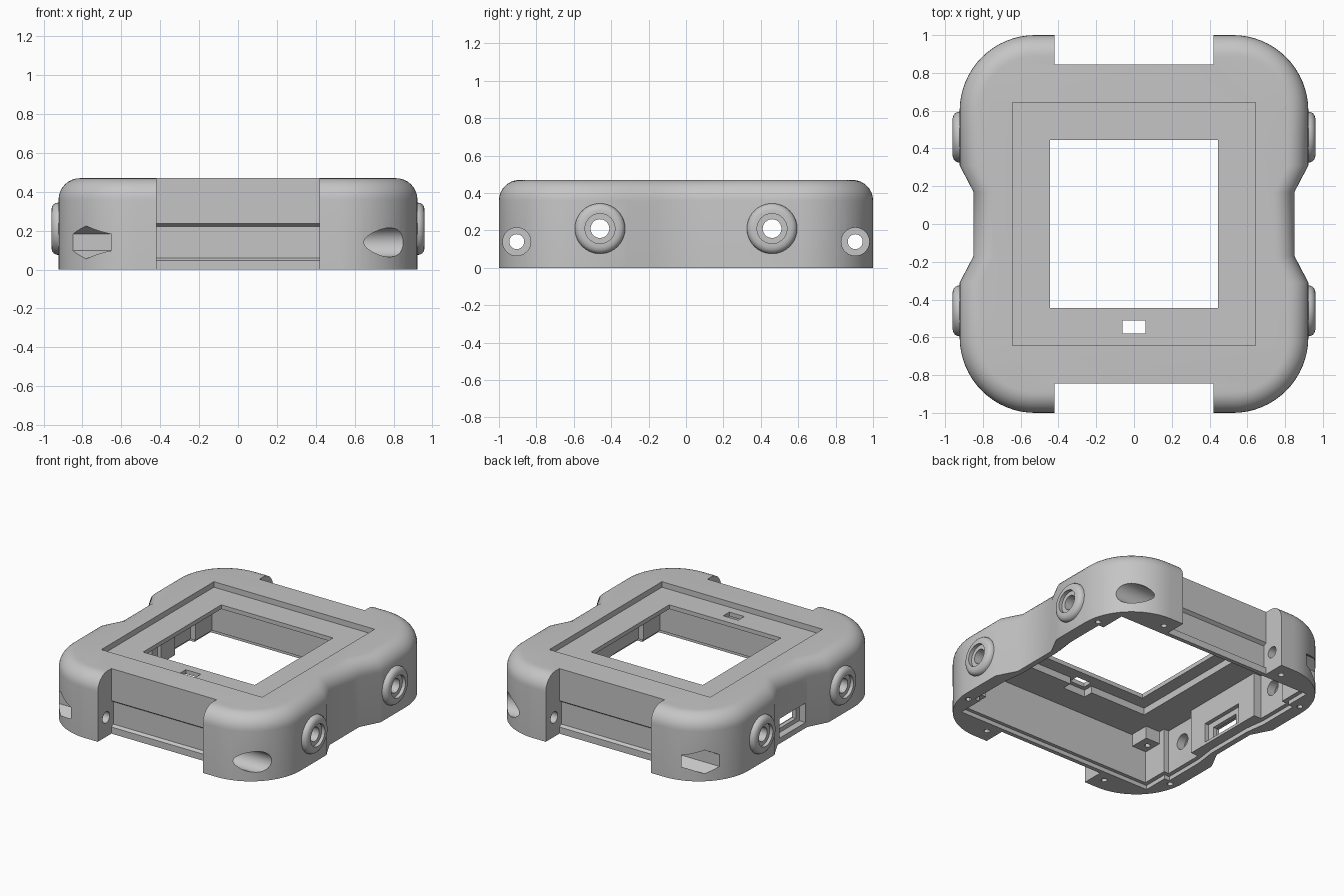
import bpy, bmesh, math
from mathutils import Vector

if "Cube" in bpy.data.objects:
    bpy.data.objects.remove(bpy.data.objects["Cube"], do_unlink=True)

grey = bpy.data.materials.new("matte grey")
grey.use_nodes = True
grey.diffuse_color = (0.56, 0.56, 0.56, 1)
grey.node_tree.nodes["Principled BSDF"].inputs["Base Color"].default_value = (0.56, 0.56, 0.56, 1)

SIDES = (-1, 1)


def loft(name, rings, closed=False):
    """Skin a list of rings; cap the ends, or join last to first."""
    bm = bmesh.new()
    loops = [[bm.verts.new(p) for p in ring] for ring in rings]
    n = len(loops[0])
    pairs = list(zip(loops, loops[1:]))
    if closed:
        pairs.append((loops[-1], loops[0]))
    else:
        bm.faces.new(loops[0])
        bm.faces.new(loops[-1])
    for a, b in pairs:
        for i in range(n):
            j = (i + 1) % n
            bm.faces.new((a[i], a[j], b[j], b[i]))
    bmesh.ops.recalc_face_normals(bm, faces=bm.faces)
    mesh = bpy.data.meshes.new(name)
    bm.to_mesh(mesh)
    bm.free()
    mesh.materials.append(grey)
    obj = bpy.data.objects.new(name, mesh)
    bpy.context.scene.collection.objects.link(obj)
    return obj


def prism(name, outline, z0, z1):
    return loft(name, [[(x, y, z) for x, y in outline] for z in (z0, z1)])


def box(name, x0, x1, y0, y1, z0, z1):
    return prism(name, [(x0, y0), (x1, y0), (x1, y1), (x0, y1)], z0, z1)


def square(name, half, z0, z1):
    return box(name, -half, half, -half, half, z0, z1)


def circle(n, r):
    return [(r * math.sin(2 * math.pi * i / n), r * math.cos(2 * math.pi * i / n)) for i in range(n)]


def bar(name, section, x0, x1):
    """Run a (y, z) section along x."""
    return loft(name, [[(x, y, z) for y, z in section] for x in (x0, x1)])


def rod(name, n, r, x0, x1, y, z):
    """Round or many-sided bar along x with a corner pointing up."""
    return bar(name, [(y + a, z + b) for a, b in circle(n, r)], x0, x1)


def combine(target, tool, operation="DIFFERENCE"):
    mod = target.modifiers.new("join", "BOOLEAN")
    mod.operation = operation
    mod.solver = "EXACT"
    mod.object = tool
    bpy.context.view_layer.objects.active = target
    with bpy.context.temp_override(object=target, active_object=target):
        bpy.ops.object.modifier_apply(modifier=mod.name)
    bpy.data.objects.remove(tool, do_unlink=True)


def four_way(quarter):
    """Mirror a quarter outline into a full loop."""
    back = quarter[::-1]
    return (quarter + [(-x, y) for x, y in back]
            + [(-x, -y) for x, y in quarter] + [(x, -y) for x, y in back])


def outline(inset):
    """Waisted rounded outline of the case."""
    r = 0.4 - inset
    quarter = [(0.85 - inset, 0.17), (0.923 - inset, 0.31)]
    for i in range(17):
        a = math.pi / 2 * i / 16
        quarter.append((0.523 + r * math.cos(a), 0.6 + r * math.sin(a)))
    return four_way(quarter)


# Outer shell with a rounded top edge
rings = [[(x, y, 0) for x, y in outline(0)]]
for i in range(9):
    a = math.pi / 2 * i / 8
    z = 0.36 + 0.11 * math.sin(a)
    rings.append([(x, y, z) for x, y in outline(0.11 * (1 - math.cos(a)))])
body = loft("case_body", rings)

# Hollow inside with stepped corners, and the lid seat around it
hollow = four_way([(0.78, 0.18), (0.80, 0.33), (0.80, 0.60), (0.76, 0.60), (0.76, 0.79)])
combine(body, prism("cavity", hollow, -0.1, 0.35))
seat = four_way([(0.81, 0.18), (0.83, 0.33), (0.83, 0.63), (0.79, 0.63), (0.79, 0.815)])
combine(body, prism("lid_seat", seat, -0.1, 0.03))

# Port housing on the inner wall, then its stepped opening
combine(body, box("port_housing", -0.82, -0.74, -0.3, 0.34, 0.03, 0.37), "UNION")
combine(body, box("port_recess", -1, -0.80, -0.15, 0.15, 0.04, 0.18))
combine(body, box("port_inner_recess", -0.77, -0.6, -0.16, 0.18, 0.05, 0.19))
combine(body, box("port_hole", -1, -0.6, -0.11, 0.12, 0.07, 0.15))

# Sunken top panel, window, and the display pocket beneath it
combine(body, square("panel_recess", 0.642, 0.43, 0.6))
combine(body, square("display_pocket", 0.54, 0.2, 0.40))
combine(body, box("sensor_pocket", -0.09, 0.09, -0.61, -0.5, 0.2, 0.40))
combine(body, square("window", 0.446, 0.2, 0.6))
combine(body, box("sensor_slot", -0.06, 0.06, -0.58, -0.51, 0.2, 0.6))

for sy in SIDES:
    # Strap notch with a shallow bevelled groove, front and back
    lo, hi = sorted((sy * 0.845, sy * 1.2))
    combine(body, box("strap_notch", -0.42, 0.42, lo, hi, -0.1, 0.6))
    section = [(sy * y, z) for y, z in
               ((0.845, 0.048), (0.822, 0.06), (0.822, 0.222), (0.845, 0.238), (0.9, 0.238), (0.9, 0.048))]
    combine(body, bar("strap_groove", section, -0.42, 0.42))
    # Pin bore with round head pocket and hexagonal nut pocket
    y = sy * 0.905
    combine(body, rod("pin_bore", 24, 0.04, -1.1, 1.1, y, 0.14))
    combine(body, rod("head_pocket", 32, 0.075, 0.54, 1.1, y, 0.14))
    combine(body, rod("nut_pocket", 6, 0.085, -1.1, -0.54, y, 0.14))
    # Button bore through both walls
    combine(body, rod("button_bore", 32, 0.055, -1.1, 1.1, sy * 0.46, 0.21))
    # Screw holes in the underside
    for sx in SIDES:
        for px, py in ((0.862, 0.66), (0.5, 0.9)):
            pts = [(sx * px + a, sy * py + b) for a, b in circle(12, 0.02)]
            combine(body, prism("screw_hole", pts, -0.1, 0.05))

parts = [body]

# Rounded collars around the button bores, and inner standoffs
collar = [(0.05, 0.86), (0.05, 0.935), (0.08, 0.935), (0.08, 0.96), (0.10, 0.96),
          (0.115, 0.956), (0.127, 0.947), (0.133, 0.935), (0.135, 0.92), (0.135, 0.87)]
for sx, side in zip(SIDES, ("right", "left")):
    for sy, end in zip(SIDES, ("front", "back")):
        centre = Vector((0, sy * 0.46, 0.21))
        rings = [[centre + Vector((sx * x, a, b)) for a, b in circle(40, r)] for r, x in collar]
        parts.append(loft(f"button_collar_{end}_{side}", rings, closed=True))
        x, y = sx * 0.715, sy * 0.715
        post = box(f"standoff_{end}_{side}", x - 0.07, x + 0.07, y - 0.07, y + 0.07, 0.26, 0.355)
        pts = [(x + a, y + b) for a, b in circle(12, 0.02)]
        combine(post, prism("standoff_hole", pts, 0.2, 0.33))
        parts.append(post)

# Smooth the curves, keep the edges crisp
bpy.ops.object.select_all(action="DESELECT")
for part in parts:
    part.select_set(True)
bpy.context.view_layer.objects.active = body
bpy.ops.object.shade_smooth_by_angle(angle=math.radians(30))
